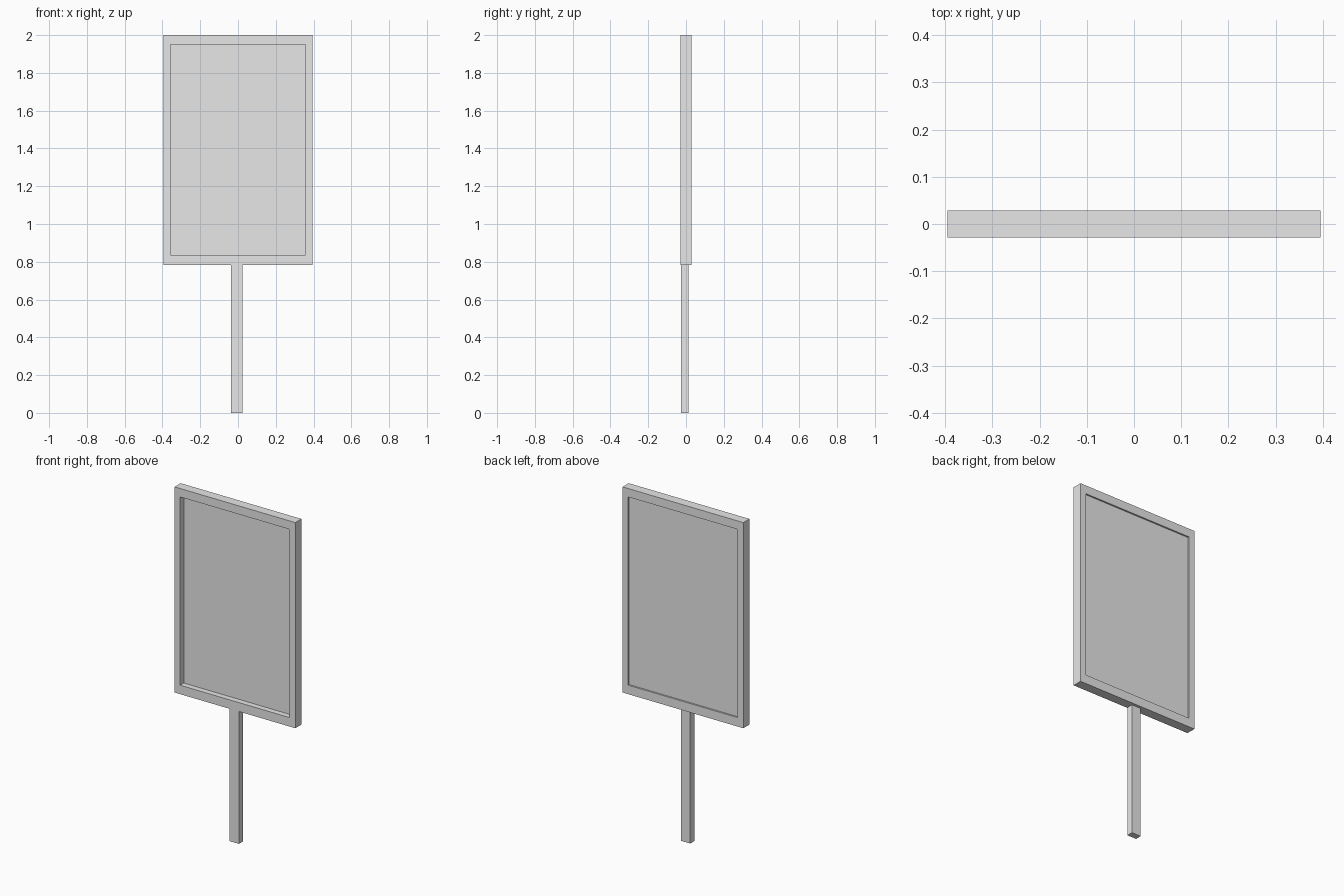
import bpy
import bmesh

cube = bpy.data.objects.get("Cube")
if cube:
    bpy.data.objects.remove(cube, do_unlink=True)

grey = bpy.data.materials.new("light_grey")
grey.use_nodes = True
colour = (0.8, 0.8, 0.8, 1)
grey.diffuse_color = colour
grey.node_tree.nodes["Principled BSDF"].inputs["Base Color"].default_value = colour


def add_object(name, bm):
    bmesh.ops.recalc_face_normals(bm, faces=bm.faces)
    mesh = bpy.data.meshes.new(name)
    bm.to_mesh(mesh)
    bm.free()
    mesh.materials.append(grey)
    obj = bpy.data.objects.new(name, mesh)
    bpy.context.collection.objects.link(obj)


def box(name, xs, ys, zs):
    bm = bmesh.new()
    verts = bmesh.ops.create_cube(bm, size=1)["verts"]
    for v in verts:
        v.co = [r[0] if c < 0 else r[1] for c, r in zip(v.co, (xs, ys, zs))]
    add_object(name, bm)


def rectangle(bm, xs, y, zs):
    corners = ((0, 0), (1, 0), (1, 1), (0, 1))
    return [bm.verts.new((xs[i], y, zs[j])) for i, j in corners]


OUT_X, OUT_Z = (-0.395, 0.395), (0.784, 2.0)
IN_X, IN_Z = (-0.358, 0.358), (0.837, 1.95)
FRONT, BACK = -0.0285, 0.0285

# Rectangular frame: four loops bridged into a closed ring
bm = bmesh.new()
loops = [rectangle(bm, OUT_X, FRONT, OUT_Z), rectangle(bm, OUT_X, BACK, OUT_Z),
         rectangle(bm, IN_X, BACK, IN_Z), rectangle(bm, IN_X, FRONT, IN_Z)]
for k in range(4):
    a, b = loops[k], loops[(k + 1) % 4]
    for i in range(4):
        j = (i + 1) % 4
        bm.faces.new((a[i], a[j], b[j], b[i]))
add_object("sign_frame", bm)

# Panel, set deeper at the front than at the back
box("sign_panel", IN_X, (0.005, 0.019), IN_Z)

# Post under the frame
box("post", (-0.036, 0.024), (-0.026, 0.012), (0, OUT_Z[0]))
